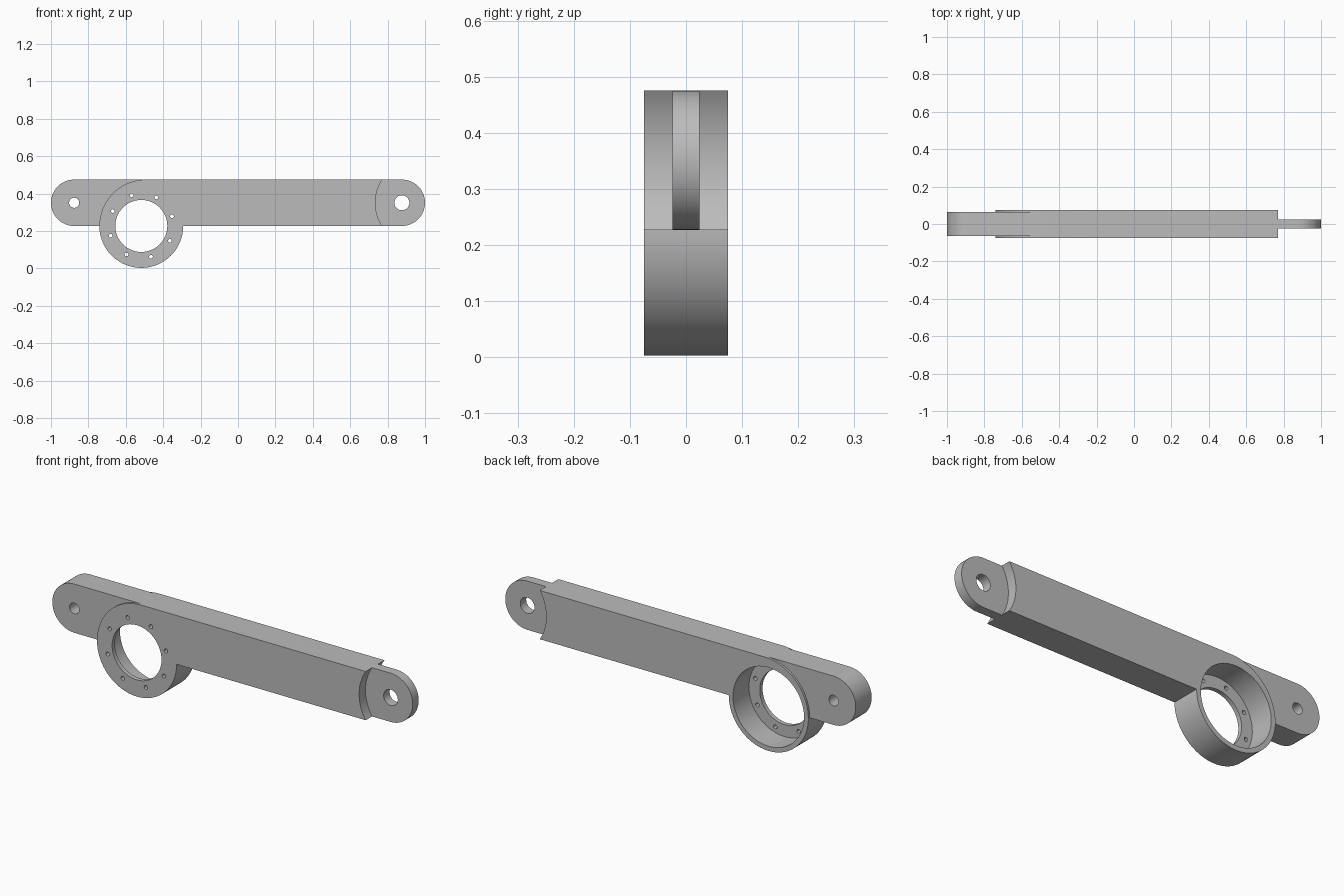
import bpy, bmesh
from math import cos, sin, asin, radians, pi

if "Cube" in bpy.data.objects:
    bpy.data.objects.remove(bpy.data.objects["Cube"])

grey = bpy.data.materials.new("machined grey")
grey.use_nodes = True
grey.diffuse_color = (0.5, 0.5, 0.5, 1)
grey.node_tree.nodes["Principled BSDF"].inputs["Base Color"].default_value = (0.5, 0.5, 0.5, 1)

LOW, HIGH = 0.227, 0.475           # bar underside and top
MID, END = (LOW + HIGH) / 2, (HIGH - LOW) / 2
PIVOT = 1 - END                    # centre of each rounded end
RING_X, RING_R = -0.517, 0.224
HALF = 0.075


def arc(cx, cz, r, start, stop, steps=32):
    angles = [radians(start + (stop - start) * i / steps) for i in range(steps + 1)]
    return [(cx + r * cos(a), cz + r * sin(a)) for a in angles]


def plate(name, outline, y0, y1):
    """Extrude an x-z outline from y0 to y1."""
    bm = bmesh.new()
    face = bm.faces.new([bm.verts.new((x, y0, z)) for x, z in outline])
    extruded = bmesh.ops.extrude_face_region(bm, geom=[face])["geom"]
    verts = [v for v in extruded if isinstance(v, bmesh.types.BMVert)]
    bmesh.ops.translate(bm, vec=(0, y1 - y0, 0), verts=verts)
    bmesh.ops.recalc_face_normals(bm, faces=bm.faces)
    mesh = bpy.data.meshes.new(name)
    bm.to_mesh(mesh)
    bm.free()
    mesh.materials.append(grey)
    obj = bpy.data.objects.new(name, mesh)
    bpy.context.collection.objects.link(obj)
    return obj


def disc(name, x, z, r, y0=-0.2, y1=0.2, sides=48):
    return plate(name, arc(x, z, r, 0, 360, sides)[:-1], y0, y1)


def combine(target, other, operation):
    """Apply a boolean and discard the helper."""
    other.hide_render = True
    mod = target.modifiers.new(operation.lower(), "BOOLEAN")
    mod.operation, mod.solver, mod.object = operation, "EXACT", other
    bpy.context.view_layer.objects.active = target
    bpy.ops.object.modifier_apply(modifier=mod.name)
    bpy.data.objects.remove(other)


# Thick bar with concave end, rounded shoulder and lower half of the ring
step_r = 0.226
spread = math_angle = asin(END / step_r) * 180 / pi
step_x = 0.734 + step_r
shoulder_r = HIGH - LOW
outline = arc(step_x, MID, step_r, 180 + spread, 180 - spread, 20)
outline += arc(RING_X - RING_R + shoulder_r, LOW, shoulder_r, 90, 180, 28)
outline += arc(RING_X, LOW, RING_R, 180, 360, 48)[1:]
arm = plate("link_arm", outline, -HALF, HALF)

# Rounded lug at one end, thin tongue at the other
lug = plate("lug", arc(-PIVOT, MID, END, 90, 270) + [(-0.45, LOW), (-0.45, HIGH)], -0.064, 0.064)
tongue = plate("tongue", arc(PIVOT, MID, END, -90, 90) + [(0.6, HIGH), (0.6, LOW)], -0.024, 0.024)
combine(arm, lug, "UNION")
combine(arm, tongue, "UNION")

# Pivot holes, bearing bore open at the back, and front flange opening
cutters = [
    disc("lug_hole", -PIVOT, MID, 0.027),
    disc("tongue_hole", PIVOT, MID, 0.04),
    disc("bearing_bore", RING_X, LOW, 0.2, -HALF + 0.022, 0.2, 72),
    disc("flange_opening", RING_X, LOW, 0.139, sides=64),
]
# Bolt circle through the flange
for x, z in arc(RING_X, LOW, 0.172, 17.5, 377.5, 8)[:-1]:
    cutters.append(disc("bolt_hole", x, z, 0.01, -0.2, 0, 16))
for cutter in cutters:
    combine(arm, cutter, "DIFFERENCE")

bpy.ops.object.select_all(action="DESELECT")
arm.select_set(True)
bpy.context.view_layer.objects.active = arm
bpy.ops.object.shade_smooth_by_angle(angle=radians(30))
